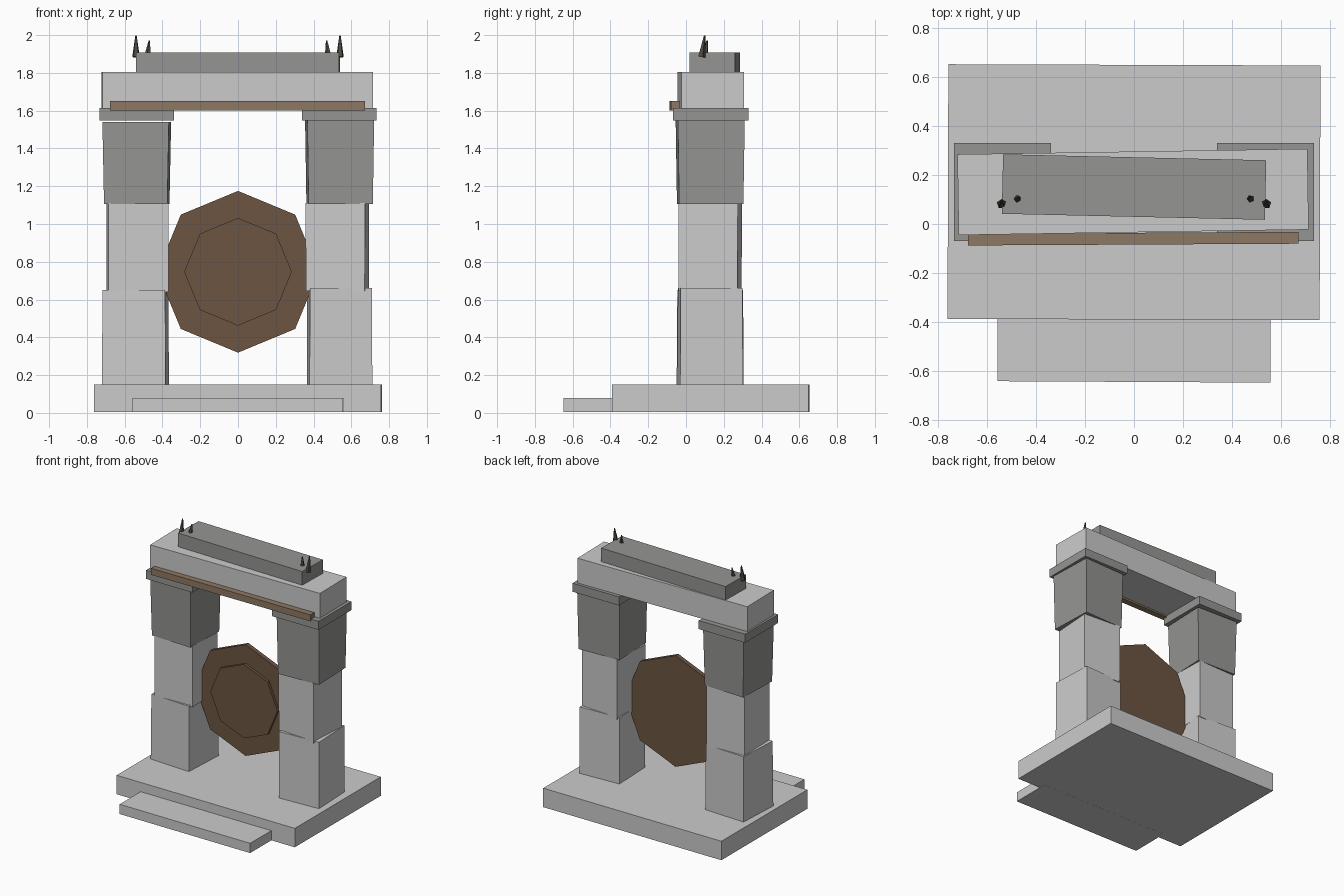
import bpy, bmesh
from math import radians, pi
from mathutils import Matrix, Euler

if "Cube" in bpy.data.objects:
    bpy.data.objects.remove(bpy.data.objects["Cube"])


def material(name, rgb):
    m = bpy.data.materials.new(name)
    m.diffuse_color = (*rgb, 1)
    m.use_nodes = True
    m.node_tree.nodes["Principled BSDF"].inputs["Base Color"].default_value = m.diffuse_color
    return m


DARK_STONE = material("dark_stone", (0.30, 0.30, 0.29))
LIGHT_WOOD = material("light_wood", (0.27, 0.19, 0.125))
DARK_WOOD = material("dark_wood", (0.15, 0.09, 0.055))
SPIKE = material("spike_dark", (0.08, 0.065, 0.05))


def finish(name, bm, mat):
    me = bpy.data.meshes.new(name)
    bm.to_mesh(me)
    bm.free()
    ob = bpy.data.objects.new(name, me)
    bpy.context.collection.objects.link(ob)
    if mat:
        me.materials.append(mat)
    return ob


def block(name, center, size, rot=(0, 0, 0), taper=1.0, mat=None):
    """Rough stone block: box with slight turn (degrees) and top scale."""
    bm = bmesh.new()
    bmesh.ops.create_cube(bm, size=1)
    for v in bm.verts:
        k = taper if v.co.z > 0 else 1
        v.co = (v.co.x * size[0] * k, v.co.y * size[1] * k, v.co.z * size[2])
    ob = finish(name, bm, mat)
    ob.location = center
    ob.rotation_euler = Euler([radians(a) for a in rot])
    return ob


def prism(name, r1, r2, sides, depth, center, rot, mat, spin=0.0):
    bm = bmesh.new()
    bmesh.ops.create_cone(bm, cap_ends=True, segments=sides, radius1=r1, radius2=r2,
                          depth=depth, matrix=Matrix.Rotation(spin, 4, 'Z'))
    ob = finish(name, bm, mat)
    ob.location = center
    ob.rotation_euler = Euler(rot)
    return ob


# Plinth and front step
block("plinth", (0, 0.13, 0.077), (1.52, 1.04, 0.146), (0, 0, -0.2))
block("front_step", (0, -0.49, 0.041), (1.115, 0.31, 0.075), (0, 0, -0.3))

# Pillars: centre x, width, z range, turn about z, top scale
STACKS = {
    "left": [(-0.543, 0.338, 0.15, 0.65, -3, 0.98),
             (-0.532, 0.318, 0.64, 1.11, 1.5, 1.0),
             (-0.536, 0.335, 1.105, 1.54, -2, 1.05)],
    "right": [(0.538, 0.332, 0.15, 0.66, 2.5, 0.99),
              (0.526, 0.312, 0.645, 1.11, -4, 1.01),
              (0.538, 0.340, 1.105, 1.55, 2, 1.04)],
}
for side, rows in STACKS.items():
    for i, (x, w, z0, z1, turn, taper) in enumerate(rows):
        block(f"{side}_pillar_block_{i + 1}", (x, 0.128, (z0 + z1) / 2),
              (w, w, z1 - z0), (0, 0, turn), taper, DARK_STONE if i == 2 else None)
    s = -1 if side == "left" else 1
    block(f"{side}_capital", (s * 0.537, 0.13, 1.58), (0.395, 0.4, 0.066),
          mat=DARK_STONE)

# Lintel, crown slab and wooden beam
block("lintel", (-0.004, 0.131, 1.708), (1.43, 0.33, 0.192), (0, 0, 0.9))
block("crown_slab", (0, 0.151, 1.855), (1.075, 0.243, 0.108), (0, 0, -1.3),
      mat=DARK_STONE)
block("front_beam", (-0.003, -0.06, 1.625), (1.35, 0.048, 0.05), (0, 0, 0.3),
      mat=LIGHT_WOOD)

# Octagonal disc with raised centre
prism("octagon_disc", 0.428, 0.428, 8, 0.035, (0, 0.11, 0.747), (pi / 2, 0, 0),
      DARK_WOOD)
prism("octagon_centre", 0.285, 0.285, 8, 0.04, (0, 0.092, 0.747), (pi / 2, 0, 0),
      DARK_WOOD)

# Small five-sided spikes on the crown
for s, side in ((-1, "left"), (1, "right")):
    prism(f"{side}_tall_spike", 0.021, 0.004, 5, 0.115, (s * 0.54, 0.09, 1.941),
          (radians(-8), 0, 0), SPIKE)
    prism(f"{side}_short_spike", 0.016, 0.004, 5, 0.07, (s * 0.473, 0.107, 1.936),
          (radians(-8), radians(s * -6), 0), SPIKE, 0.4)
